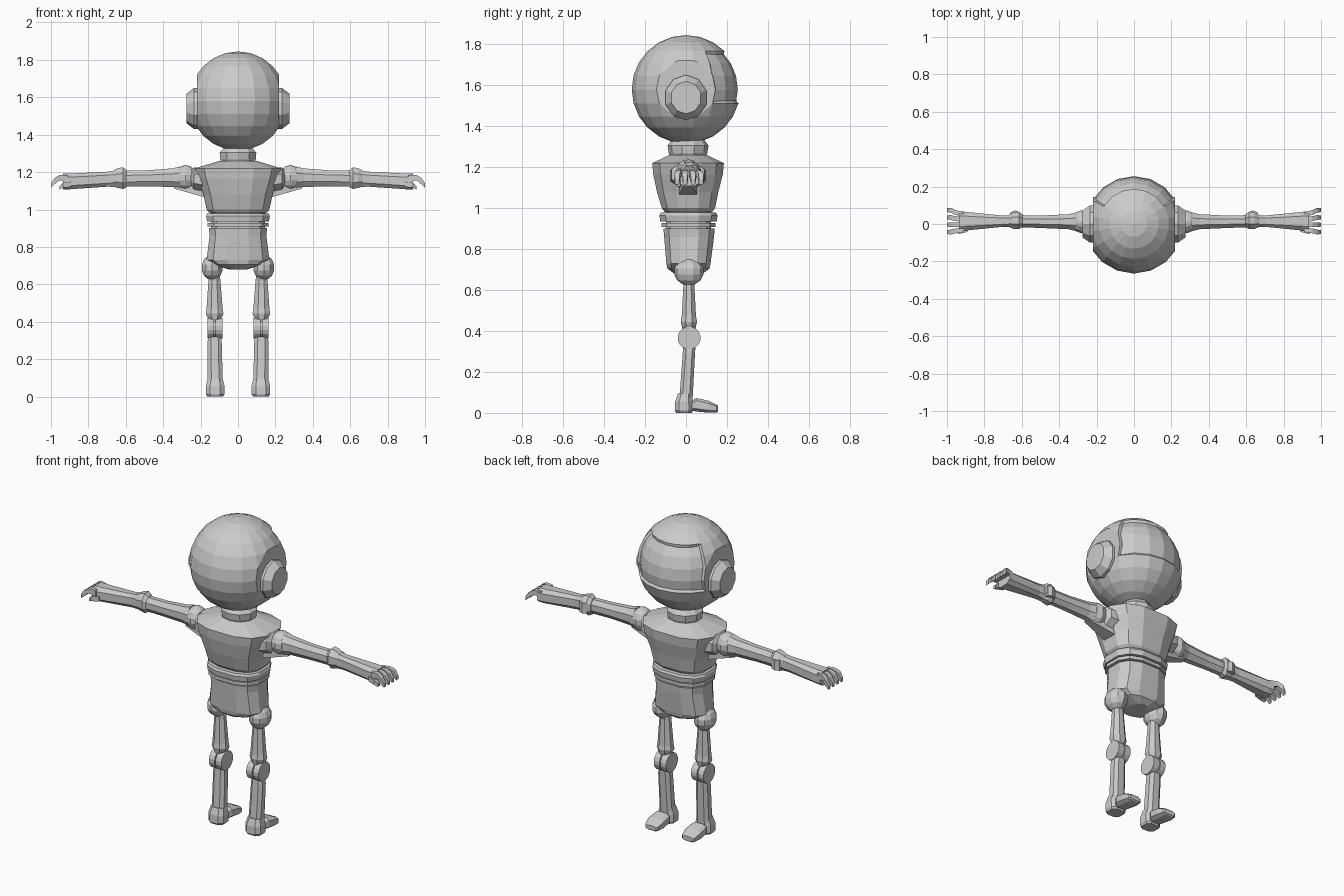
import bpy, bmesh
from math import sin, cos, pi
from mathutils import Vector


def finish(name, bm, mirror=False):
    bmesh.ops.recalc_face_normals(bm, faces=bm.faces)
    me = bpy.data.meshes.new(name)
    bm.to_mesh(me)
    bm.free()
    ob = bpy.data.objects.new(name, me)
    bpy.context.collection.objects.link(ob)
    if mirror:
        ob.modifiers.new("mirror", 'MIRROR')
    return ob


def loft(name, axis, rings, n=8, p=1.0, mirror=True):
    """Skin n-sided rings (t, cu, cv, ru, rv) placed along an axis."""
    def pw(c):
        return (1 if c > 0 else -1) * abs(c) ** p
    top = abs(cos(pi / n)) ** p
    bm = bmesh.new()
    loops = []
    for t, cu, cv, ru, rv in rings:
        loop = []
        for i in range(n):
            a = 2 * pi * (i + 0.5) / n
            u, v = cu + ru * pw(cos(a)) / top, cv + rv * pw(sin(a)) / top
            co = {'x': (t, u, v), 'y': (u, t, v), 'z': (u, v, t)}[axis]
            loop.append(bm.verts.new(co))
        loops.append(loop)
    for a, b in zip(loops, loops[1:]):
        for i in range(n):
            j = (i + 1) % n
            bm.faces.new((a[i], a[j], b[j], b[i]))
    bm.faces.new(loops[0])
    bm.faces.new(loops[-1])
    return finish(name, bm, mirror)


def ball(name, c, r, seg=10, rings=7):
    bm = bmesh.new()
    bmesh.ops.create_uvsphere(bm, u_segments=seg, v_segments=rings, radius=1)
    for v in bm.verts:
        v.co = Vector((v.co.x * r[0] + c[0], v.co.y * r[1] + c[1], v.co.z * r[2] + c[2]))
    return finish(name, bm, True)


# Head: faceted sphere sliced flat at both sides, with a recessed face
bm = bmesh.new()
bmesh.ops.create_uvsphere(bm, u_segments=18, v_segments=12, radius=0.265)
bmesh.ops.translate(bm, verts=bm.verts, vec=(0, 0, 1.58))
for s in (-1, 1):
    cut = bmesh.ops.bisect_plane(bm, geom=bm.verts[:] + bm.edges[:] + bm.faces[:],
                                 plane_co=(0.22 * s, 0, 0), plane_no=(s, 0, 0), clear_outer=True)
    edges = [e for e in cut['geom_cut'] if isinstance(e, bmesh.types.BMEdge)]
    bmesh.ops.contextual_create(bm, geom=edges)
face = []
for f in bm.faces:
    c = f.calc_center_median()
    if c.y > 0.09 and abs(c.x) < 0.2 and 1.5 < c.z < 1.77:
        face.append(f)
bmesh.ops.inset_region(bm, faces=face, thickness=0.012, depth=-0.012)
finish("head", bm)

# Ear discs
loft("ear", 'x', [(0.21, 0, 1.54, 0.1, 0.105), (0.235, 0, 1.54, 0.1, 0.105),
                  (0.275, 0, 1.54, 0.072, 0.075)], n=10)

# Neck
loft("neck", 'z', [(1.23, 0, 0.01, 0.08, 0.075), (1.27, 0, 0.01, 0.095, 0.09),
                   (1.305, 0, 0.01, 0.098, 0.095), (1.335, 0, 0.01, 0.07, 0.075)],
     n=10, mirror=False)

# Chest
loft("chest", 'z', [(1.26, 0, 0.01, 0.1, 0.09), (1.22, 0, 0.01, 0.23, 0.175),
                    (1.165, 0, 0.01, 0.215, 0.17), (1.08, 0, 0.008, 0.185, 0.15),
                    (1.0, 0, 0.012, 0.168, 0.13), (0.98, 0, 0.012, 0.15, 0.115)],
     n=12, p=0.75, mirror=False)

# Waist bands
loft("waist_core", 'z', [(0.99, 0, 0.012, 0.145, 0.11), (0.89, 0, 0.012, 0.145, 0.11)],
     n=12, p=0.75, mirror=False)
loft("waist_band_upper", 'z', [(0.978, 0, 0.012, 0.165, 0.135), (0.965, 0, 0.012, 0.17, 0.142),
                               (0.935, 0, 0.012, 0.165, 0.138)], n=12, p=0.75, mirror=False)
loft("waist_band_lower", 'z', [(0.928, 0, 0.012, 0.163, 0.132), (0.908, 0, 0.012, 0.163, 0.132)],
     n=12, p=0.75, mirror=False)

# Pelvis
loft("pelvis", 'z', [(0.9, 0, 0.015, 0.155, 0.125), (0.86, 0, 0.015, 0.152, 0.122),
                     (0.73, 0, 0.012, 0.168, 0.108), (0.705, 0, 0.012, 0.13, 0.103),
                     (0.68, 0, 0.012, 0.05, 0.07)], n=12, p=0.75, mirror=False)

# Shoulder socket and ball
loft("shoulder_socket", 'x', [(0.12, 0.01, 1.15, 0.09, 0.07), (0.205, 0.01, 1.16, 0.085, 0.062),
                              (0.235, 0.01, 1.165, 0.08, 0.06), (0.25, 0.01, 1.165, 0.05, 0.045)])
ball("shoulder_ball", (0.28, 0.012, 1.17), (0.06, 0.063, 0.068))
# Web running from the ribs to the underside of the arm
loft("underarm_web", 'x', [(0.14, 0.01, 1.10, 0.05, 0.045), (0.34, 0.01, 1.125, 0.02, 0.014)], n=4)

# Arm segments
loft("upper_arm", 'x', [(0.31, 0.012, 1.17, 0.05, 0.06), (0.35, 0.012, 1.17, 0.04, 0.05),
                        (0.48, 0.012, 1.167, 0.034, 0.043), (0.61, 0.015, 1.165, 0.032, 0.042)])
loft("elbow", 'x', [(0.595, 0.018, 1.165, 0.033, 0.045), (0.615, 0.018, 1.168, 0.046, 0.058),
                    (0.645, 0.018, 1.168, 0.044, 0.052), (0.67, 0.016, 1.165, 0.032, 0.042)])
loft("elbow_hinge", 'z', [(1.13, 0.635, 0.052, 0.025, 0.018), (1.19, 0.635, 0.052, 0.025, 0.018)], n=6)
loft("forearm", 'x', [(0.65, 0.015, 1.165, 0.032, 0.044), (0.7, 0.015, 1.162, 0.03, 0.04),
                      (0.9, 0.015, 1.15, 0.05, 0.042), (0.935, 0.015, 1.15, 0.054, 0.042)],
     p=0.7)

# Curled fingers
for i, y in enumerate((-0.037, -0.004, 0.029, 0.062)):
    o = 0.006 * (i - 1)
    loft("finger_%d" % (i + 1), 'x',
         [(0.91, y - o, 1.165, 0.012, 0.018), (0.955, y, 1.17, 0.013, 0.014),
          (0.98, y + o, 1.152, 0.013, 0.017), (1.0, y + o, 1.128, 0.01, 0.012)], n=4)
loft("thumb", 'x', [(0.89, -0.03, 1.135, 0.012, 0.014), (0.935, -0.04, 1.13, 0.013, 0.014),
                    (0.955, -0.035, 1.115, 0.009, 0.009)], n=4)

# Legs
X = 0.125
ball("hip_ball", (0.138, 0.014, 0.69), (0.06, 0.073, 0.068))
loft("thigh", 'z', [(0.66, 0.128, 0.014, 0.03, 0.032), (0.62, 0.126, 0.014, 0.032, 0.027),
                    (0.47, X, 0.014, 0.043, 0.035), (0.445, X, 0.014, 0.047, 0.04),
                    (0.43, X, 0.014, 0.042, 0.036), (0.4, X, 0.014, 0.022, 0.03)])
for name, a, b in (("knee_disc_inner", 0.082, 0.121), ("knee_disc_outer", 0.127, 0.164)):
    loft(name, 'x', [(a, 0.015, 0.366, 0.055, 0.055), (b, 0.015, 0.366, 0.055, 0.055)], n=16)
loft("knee_axle", 'x', [(0.1, 0.015, 0.366, 0.045, 0.045), (0.15, 0.015, 0.366, 0.045, 0.045)], n=12)
loft("shin", 'z', [(0.32, X, 0.016, 0.034, 0.03), (0.29, X, 0.014, 0.038, 0.03),
                   (0.1, 0.122, 0.002, 0.04, 0.032), (0.05, 0.122, -0.005, 0.044, 0.036)], p=0.75)

# Feet: heel block and toe cap
loft("heel", 'z', [(0.095, 0.122, -0.005, 0.04, 0.034), (0.055, 0.122, -0.01, 0.05, 0.043),
                   (0.012, 0.122, -0.01, 0.05, 0.045), (0.0, 0.122, -0.01, 0.042, 0.038)], p=0.7)
loft("toe", 'y', [(0.03, 0.122, 0.035, 0.035, 0.025), (0.05, 0.122, 0.04, 0.047, 0.033),
                  (0.11, 0.122, 0.03, 0.05, 0.029), (0.15, 0.122, 0.021, 0.042, 0.019),
                  (0.157, 0.122, 0.02, 0.034, 0.013)], p=0.6)
